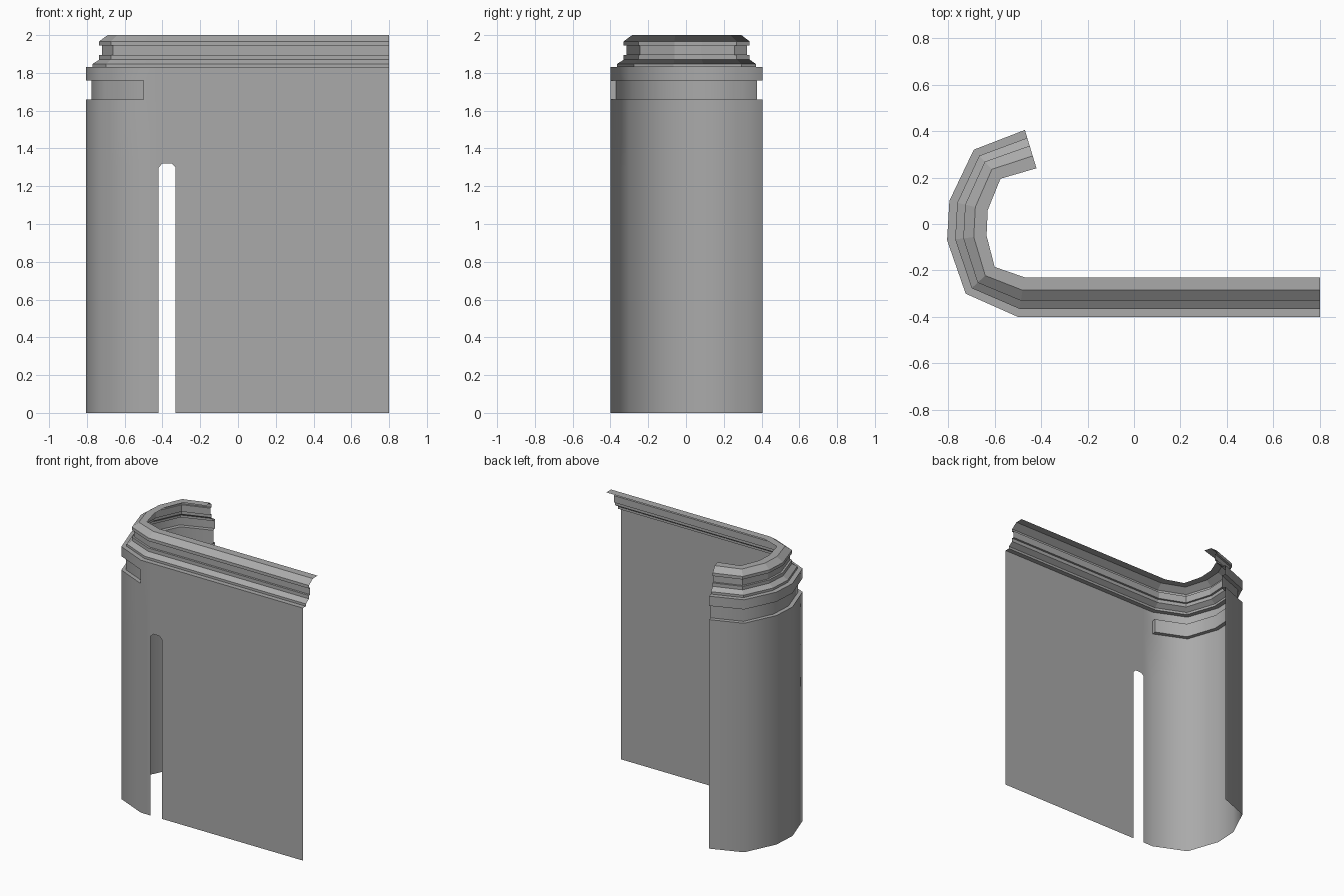
import bpy, bmesh, math
from mathutils import Vector

cube = bpy.data.objects.get("Cube")
if cube:
    bpy.data.objects.remove(cube, do_unlink=True)

grey = bpy.data.materials.new("plain_grey")
grey.use_nodes = True
colour = (0.4, 0.4, 0.4, 1)
grey.diffuse_color = colour
grey.node_tree.nodes["Principled BSDF"].inputs["Base Color"].default_value = colour

# Plan of the sheet: outer line and the matching inner rim line
DEPTH = 0.17
BEND_OUT = [(-0.5, -0.4), (-0.725, -0.3), (-0.805, -0.07),
            (-0.795, 0.1), (-0.69, 0.32), (-0.47, 0.405)]
BEND_IN = [(-0.47, -0.23), (-0.6, -0.185), (-0.635, -0.05),
           (-0.63, 0.06), (-0.575, 0.195), (-0.42, 0.24)]
SLOT = [-0.33, -0.35, -0.4, -0.42]
front_x = [0.8] + SLOT
outer = [(x, -0.4) for x in front_x] + BEND_OUT
inner = [(x, -0.23) for x in front_x] + BEND_IN
BEND = len(front_x)          # column where the curved end begins
SLOT_TOP = 1.3


def point(col, inset, z):
    p = Vector(outer[col]).lerp(Vector(inner[col]), inset / DEPTH)
    return (p.x, p.y, z)


def quad(bm, corners):
    return bm.faces.new([bm.verts.new(c) for c in corners])


def finish(bm, name, smooth):
    bmesh.ops.remove_doubles(bm, verts=bm.verts, dist=0.0005)
    for f in bm.faces:
        f.smooth = smooth
    # Crisp horizontal steps, soft vertical bends
    for e in bm.edges:
        a, b = e.verts
        level = abs(a.co.z - b.co.z) < 0.001
        if len(e.link_faces) == 2:
            angle = e.calc_face_angle(0)
            e.smooth = not ((level and angle > 0.2) or angle > math.radians(60))
    mesh = bpy.data.meshes.new(name)
    bm.to_mesh(mesh)
    bm.free()
    mesh.materials.append(grey)
    obj = bpy.data.objects.new(name, mesh)
    bpy.context.collection.objects.link(obj)
    return obj


# Wall with a round-topped slot in front and a groove around the curved end
plain = [(0, 0), (0, SLOT_TOP), (0, 1.66), (0, 1.76), (0, 1.83)]
grooved = plain[:3] + [(0.03, 1.66), (0.03, 1.76)] + plain[3:]
bm = bmesh.new()
for col in range(len(outer) - 1):
    profile = grooved if col >= BEND else plain
    in_slot = 1 <= col < len(SLOT)
    for (o1, z1), (o2, z2) in zip(profile, profile[1:]):
        if in_slot and z1 == 0:
            continue

        def wall_point(c, o, z):
            raised = z == SLOT_TOP and c in (2, 3)
            return point(c, o, z + 0.02 if raised else z)

        quad(bm, [wall_point(col + 1, o1, z1), wall_point(col, o1, z1),
                  wall_point(col, o2, z2), wall_point(col + 1, o2, z2)])
# End of the groove
quad(bm, [point(BEND, 0.03, 1.66), point(BEND, 0, 1.66),
          point(BEND, 0, 1.76), point(BEND, 0.03, 1.76)])
finish(bm, "slotted_wall", True)

# Stepped moulding along the top
moulding = [(0, 1.83), (0.035, 1.83), (0.035, 1.847), (0.07, 1.87),
            (0.07, 1.895), (0.085, 1.895), (0.085, 1.945), (0.07, 1.945),
            (0.07, 1.967), (0.115, 2), (DEPTH, 2)]
bm = bmesh.new()
columns = [0] + list(range(BEND, len(outer)))
for c1, c2 in zip(columns, columns[1:]):
    for (o1, z1), (o2, z2) in zip(moulding, moulding[1:]):
        quad(bm, [point(c2, o1, z1), point(c1, o1, z1),
                  point(c1, o2, z2), point(c2, o2, z2)])
finish(bm, "top_moulding", False)
